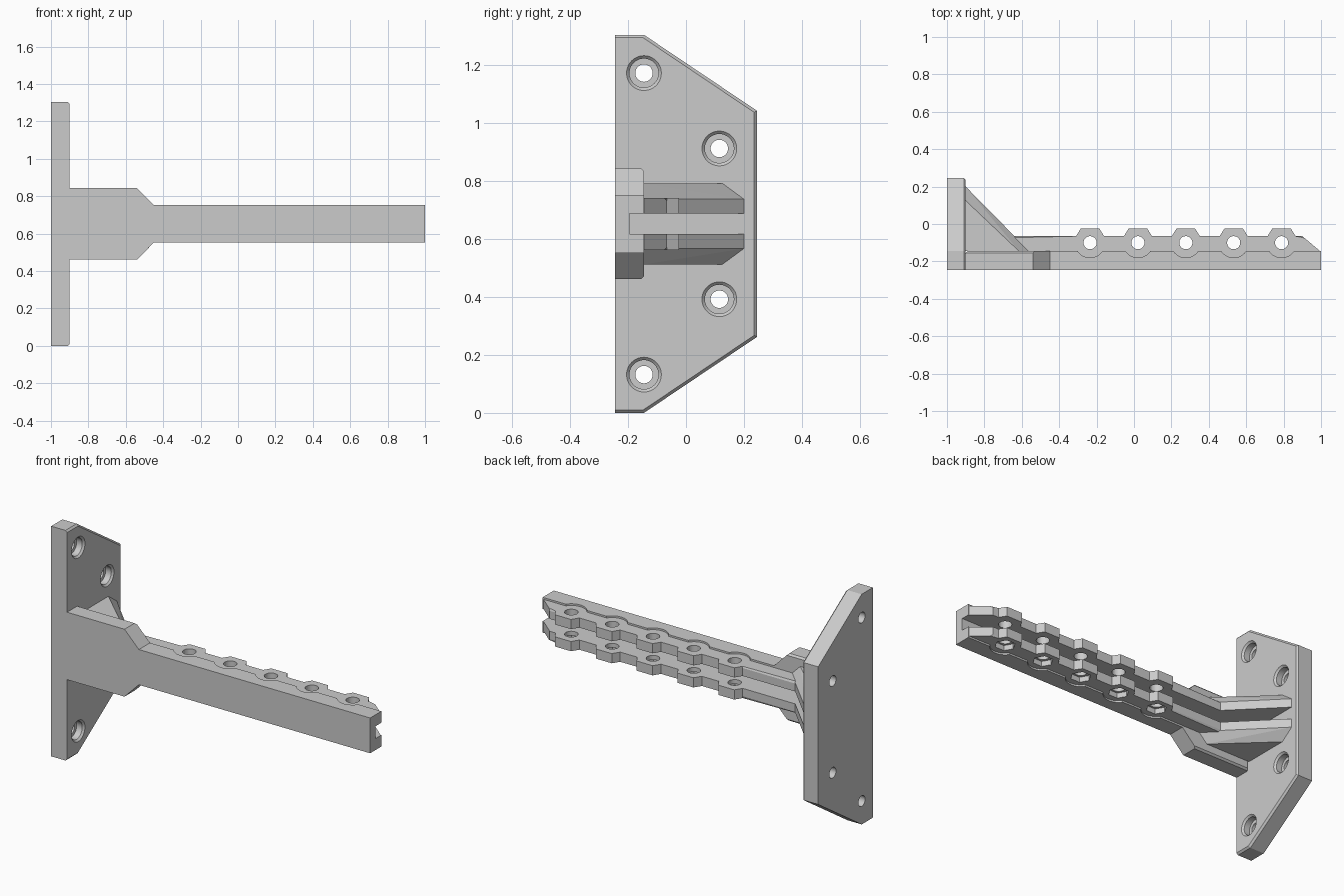
import bpy, bmesh, math
from mathutils import Matrix, Vector

cube = bpy.data.objects.get("Cube")
if cube:
    bpy.data.objects.remove(cube)

grey = bpy.data.materials.new("light_grey")
grey.use_nodes = True
colour = (0.6, 0.6, 0.6, 1)
grey.diffuse_color = colour
grey.node_tree.nodes["Principled BSDF"].inputs["Base Color"].default_value = colour

MID = 0.652            # height of the beam's centre line
BACK, FRONT = -0.145, -0.245
HOLES_X = [-0.235 + 0.256 * i for i in range(5)]
HOLE_Y = -0.1


def finish(name, bm):
    bmesh.ops.recalc_face_normals(bm, faces=bm.faces)
    mesh = bpy.data.meshes.new(name)
    bm.to_mesh(mesh)
    bm.free()
    mesh.materials.append(grey)
    obj = bpy.data.objects.new(name, mesh)
    bpy.context.collection.objects.link(obj)
    return obj


def prism(name, outline, axis, low, high, bevel_rule=None):
    """Extrude an outline along an axis; chamfer the edges the rule picks."""
    def place(a, b, c):
        return {"x": (c, a, b), "y": (a, c, b), "z": (a, b, c)}[axis]
    bm = bmesh.new()
    face = bm.faces.new([bm.verts.new(place(a, b, low)) for a, b in outline])
    grown = bmesh.ops.extrude_face_region(bm, geom=[face])["geom"]
    moved = [v for v in grown if isinstance(v, bmesh.types.BMVert)]
    bmesh.ops.translate(bm, verts=moved, vec=place(0, 0, high - low))
    if bevel_rule:
        edges = [e for e in bm.edges if bevel_rule(e.verts[0].co, e.verts[1].co)]
        bmesh.ops.bevel(bm, geom=edges, offset=0.01, segments=1, affect='EDGES')
    return finish(name, bm)


def cutter(name, centres, axis, profile, sides=48):
    """Stepped round cutters from (radius, height) pairs along an axis."""
    bm = bmesh.new()
    turn = Matrix.Rotation(math.pi / 2, 3, 'Y') if axis == "x" else Matrix.Identity(3)
    for centre in centres:
        rings = []
        for r, h in profile:
            ring = []
            for i in range(sides):
                a = 2 * math.pi * i / sides
                p = turn @ Vector((r * math.cos(a), r * math.sin(a), h))
                ring.append(bm.verts.new(p + Vector(centre)))
            rings.append(ring)
        for lower, upper in zip(rings, rings[1:]):
            for i in range(sides):
                j = (i + 1) % sides
                bm.faces.new((lower[i], lower[j], upper[j], upper[i]))
        bm.faces.new(rings[0][::-1])
        bm.faces.new(rings[-1])
    return hide(finish(name, bm))


def hide(obj):
    obj.hide_render = True
    obj.hide_set(True)
    return obj


def cut(obj, tool):
    mod = obj.modifiers.new(tool.name, 'BOOLEAN')
    mod.operation = 'DIFFERENCE'
    mod.solver = 'EXACT'
    mod.object = tool


# Mounting plate, chamfered around its inner face except at the front
half = [(FRONT, 0), (BACK, 0), (0.245, 0.262)]
outline = half + [(y, 2 * MID - z) for y, z in reversed(half)]
plate = prism("mounting_plate", outline, "x", -1, -0.9,
              lambda a, b: min(a.x, b.x) > -0.95 and max(a.y, b.y) > FRONT + 0.01)
screws = [(0, y, MID + s * dz) for s in (1, -1) for y, dz in ((BACK, 0.52), (0.115, 0.26))]
cut(plate, cutter("screw_hole_cutter", screws, "x",
    [(0.03, -1.1), (0.03, -0.945), (0.05, -0.945), (0.05, -0.91), (0.062, -0.898), (0.062, -0.8)]))

# Front beam with a widened root
half = [(-0.9, -0.191), (-0.54, -0.191), (-0.45, -0.1), (1, -0.1)]
outline = [(x, MID + z) for x, z in half] + [(x, MID - z) for x, z in reversed(half)]
beam = prism("beam", outline, "y", FRONT, BACK,
             lambda a, b: min(a.y, b.y) > BACK - 0.01 and abs(a.z - MID) > 0.15
             and abs(b.z - MID) > 0.15)
groove = prism("groove_cutter", [(-0.9, -0.195), (1.1, -0.195), (1.1, 0), (-0.9, 0)],
               "z", MID - 0.035, MID + 0.035)
cut(beam, hide(groove))

# Shallow round recesses above and below the bosses
centres = [(x, HOLE_Y, MID) for x in HOLES_X]
for side, s in (("upper", 1), ("lower", -1)):
    cut(beam, cutter(side + "_recess_cutter", centres, "z",
                     [(0.08, s * 0.09), (0.08, s * 0.2)]))

# Rail outline with a half-hexagon boss at every hole
rail_y = -0.065
outline = [(-0.7, BACK), (-0.7, rail_y)]
for x in HOLES_X:
    outline += [(x - 0.075, rail_y), (x - 0.05, -0.025), (x + 0.05, -0.025), (x + 0.075, rail_y)]
outline += [(0.9, rail_y), (0.995, BACK)]

bolt_holes = cutter("bolt_hole_cutter", centres, "z", [(0.035, -0.3), (0.035, 0.3)])
nut_pockets = cutter("nut_pocket_cutter", centres, "z", [(0.055, -0.2), (0.055, -0.06)], 6)

for side, s in (("upper", 1), ("lower", -1)):
    # Clamping rail
    outer = MID + s * 0.09
    rail = prism(side + "_rail", outline, "z", MID + s * 0.035, outer,
                 lambda a, b: all(abs(v.z - outer) < 0.001 and abs(v.y - rail_y) < 0.001
                                  for v in (a, b)))
    cut(rail, bolt_holes)
    if s < 0:
        cut(rail, nut_pockets)

    # Gusset with a chamfered outer edge
    bm = bmesh.new()
    for reach, tip, z in ((0.2, -0.56, 0.035), (0.2, -0.56, 0.085), (0.125, -0.615, 0.14)):
        for x, y in ((-0.9, BACK), (-0.9, reach), (tip, BACK)):
            bm.verts.new((x, y, MID + s * z))
    bmesh.ops.convex_hull(bm, input=bm.verts)
    bmesh.ops.dissolve_limit(bm, angle_limit=0.01, verts=bm.verts, edges=bm.edges)
    finish(side + "_gusset", bm)
